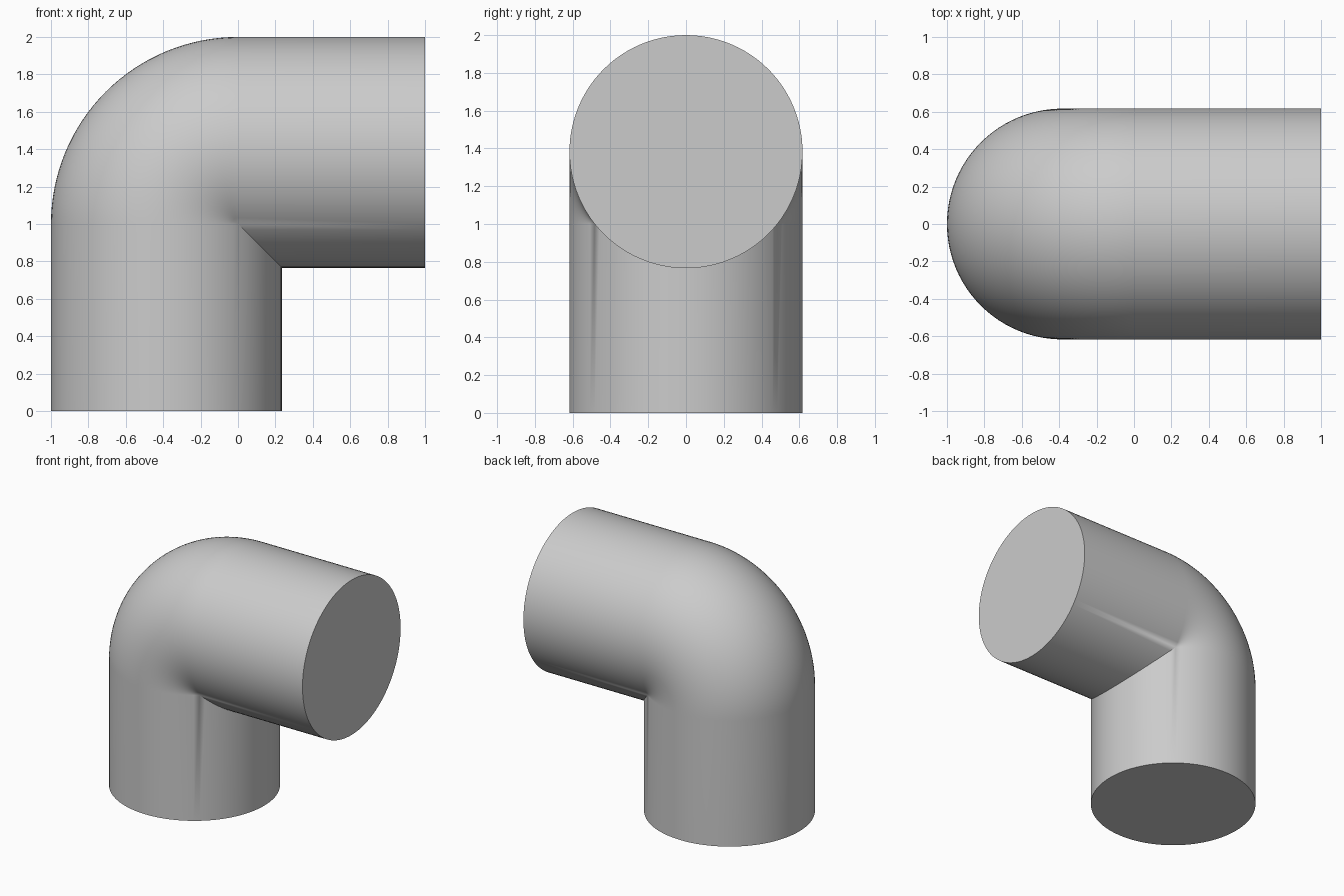
import bpy, bmesh
from math import acos, cos, sin, pi
from mathutils import Vector

cube = bpy.data.objects.get("Cube")
if cube:
    bpy.data.objects.remove(cube, do_unlink=True)

RADIUS = 0.617          # pipe radius
BEND = 1 - RADIUS       # distance from pivot to pipe axis
PIVOT = Vector((0, 0, 1))
STEPS = 32              # bend steps

grey = bpy.data.materials.new("plain grey")
grey.use_nodes = True
colour = (0.6, 0.6, 0.6, 1)
grey.diffuse_color = colour
grey.node_tree.nodes["Principled BSDF"].inputs["Base Color"].default_value = colour

# Round section, with points exactly where the bend pivot cuts it
split = acos(BEND / RADIUS)
INNER, OUTER = 28, 68
angles = [-split + 2 * split * i / INNER for i in range(INNER)]
angles += [split + (2 * pi - 2 * split) * i / OUTER for i in range(OUTER)]
section = [(BEND - RADIUS * cos(a), RADIUS * sin(a)) for a in angles]


def bend_point(offset, y, turn):
    """Outer points turn about the pivot; inner ones meet on the mitre."""
    if offset < 1e-6:
        return PIVOT + Vector((-offset, y, offset))
    return PIVOT + Vector((-offset * cos(turn), y, offset * sin(turn)))


# Rings from the bottom end, round the bend, to the side end
rings = [[Vector((-d, y, 0)) for d, y in section]]
for k in range(STEPS + 1):
    rings.append([bend_point(d, y, k / STEPS * pi / 2) for d, y in section])
rings.append([Vector((1, y, 1 + d)) for d, y in section])

bm = bmesh.new()
verts = [[bm.verts.new(p) for p in ring] for ring in rings]
count = len(section)
for low, high in zip(verts, verts[1:]):
    for i in range(count):
        j = (i + 1) % count
        bm.faces.new((low[i], low[j], high[j], high[i]))

# Flat end caps
bm.faces.new(verts[0])
bm.faces.new(verts[-1])
bmesh.ops.remove_doubles(bm, verts=bm.verts, dist=1e-5)
bmesh.ops.recalc_face_normals(bm, faces=bm.faces)

mesh = bpy.data.meshes.new("pipe_elbow")
bm.to_mesh(mesh)
bm.free()
mesh.materials.append(grey)
elbow = bpy.data.objects.new("pipe_elbow", mesh)
bpy.context.collection.objects.link(elbow)

# Smooth pipe, crisp mitre and rims
bpy.context.view_layer.objects.active = elbow
elbow.select_set(True)
bpy.ops.object.shade_smooth_by_angle(angle=pi / 6)
